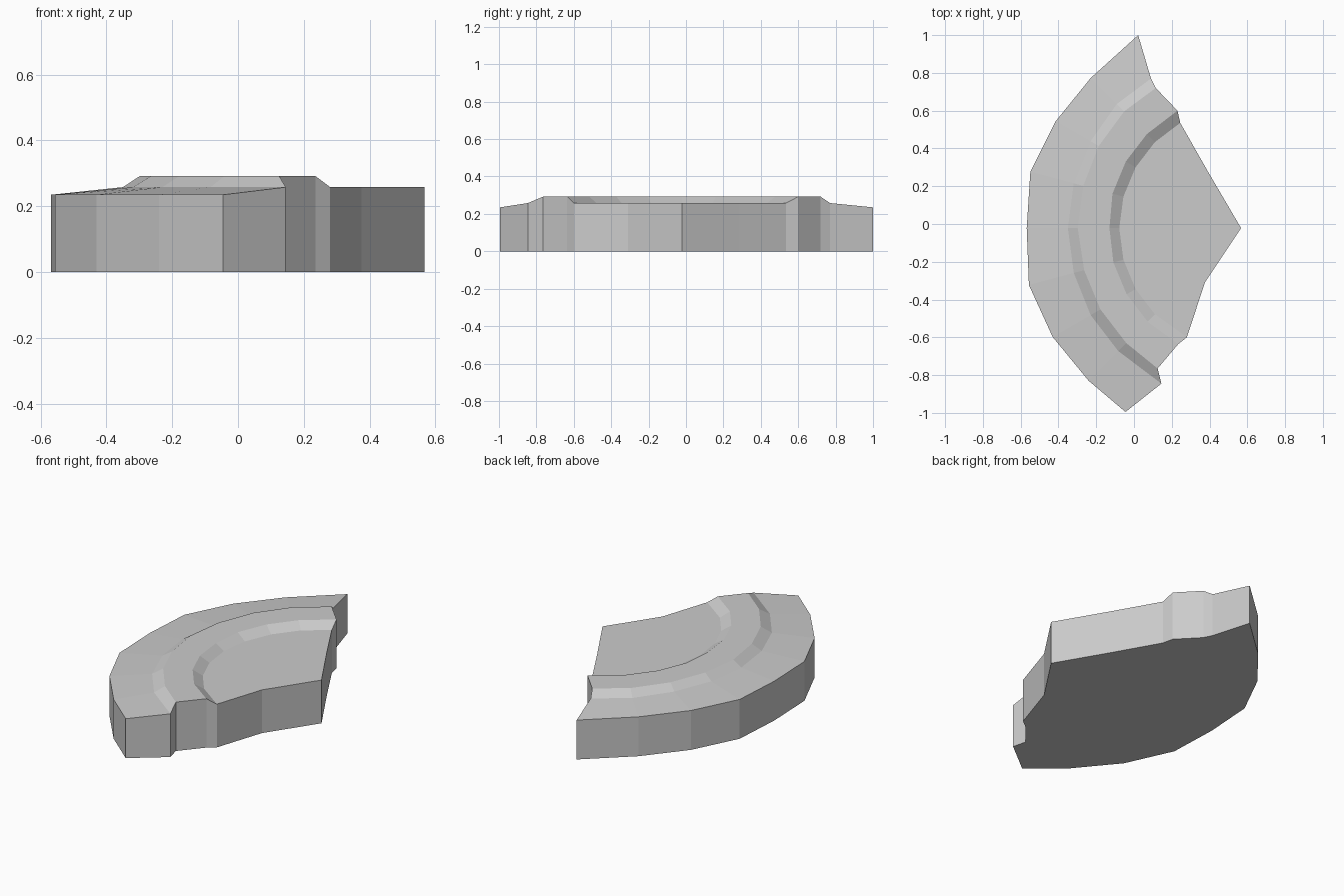
import bpy, bmesh, math
from mathutils import Vector

if "Cube" in bpy.data.objects:
    bpy.data.objects.remove(bpy.data.objects["Cube"])

stone = bpy.data.materials.new("light grey")
stone.diffuse_color = (0.6, 0.6, 0.6, 1)
stone.use_nodes = True
stone.node_tree.nodes["Principled BSDF"].inputs["Base Color"].default_value = stone.diffuse_color

# Everything is concentric about the sharp tip on the right
TIP = Vector((0.567, -0.022))
STEPS = [math.radians(a) for a in (45, 30, 15, 0, -15, -30, -45)]


def ring(z, radii, top_end, bottom_end):
    """Arc in 15 degree steps with hand-broken end points."""
    arc = [(TIP.x - r * math.cos(a), TIP.y + r * math.sin(a)) for r, a in zip(radii, STEPS)]
    return [(x, y, z) for x, y in [top_end] + arc + [bottom_end]]


rings = [
    # outer rim
    ring(0.235, [1.125, 1.133, 1.155, 1.135, 1.163, 1.152, 1.142], (0.022, 1.0), (-0.045, -0.995)),
    # outer foot and outer crest of the raised band
    ring(0.258, [0.93, 0.92, 0.917, 0.917, 0.917, 0.92, 0.92], (0.09, 0.77), (0.145, -0.845)),
    ring(0.292, [0.875, 0.87, 0.865, 0.865, 0.86, 0.86, 0.86], (0.115, 0.72), (0.125, -0.765)),
    # inner crest and inner foot of the raised band
    ring(0.292, [0.705] * 3 + [0.697] + [0.70] * 3, (0.23, 0.60), (0.235, -0.635)),
    ring(0.258, [0.645] * 7, (0.245, 0.535), (0.28, -0.60)),
]
# corners of the flat inner floor
floor = [(0.375, -0.31, 0.258), (TIP.x, TIP.y, 0.258), (0.39, 0.28, 0.258)]

bm = bmesh.new()
rows = [[bm.verts.new(p) for p in r] for r in rings]
inner = [bm.verts.new(p) for p in floor]

# top surface: strips between rings, then the floor
for a, b in zip(rows, rows[1:]):
    for i in range(len(a) - 1):
        bm.faces.new((a[i], a[i + 1], b[i + 1], b[i]))
bm.faces.new(rows[-1] + inner)

# side walls and flat underside
rim = rows[0] + [r[-1] for r in rows[1:]] + inner + [r[0] for r in reversed(rows[1:])]
base = [bm.verts.new((v.co.x, v.co.y, 0)) for v in rim]
for i in range(len(rim)):
    j = (i + 1) % len(rim)
    bm.faces.new((rim[i], base[i], base[j], rim[j]))
bm.faces.new(base)
bmesh.ops.recalc_face_normals(bm, faces=bm.faces)

mesh = bpy.data.meshes.new("broken_curved_slab")
bm.to_mesh(mesh)
bm.free()
mesh.materials.append(stone)
slab = bpy.data.objects.new("broken_curved_slab", mesh)
bpy.context.collection.objects.link(slab)
